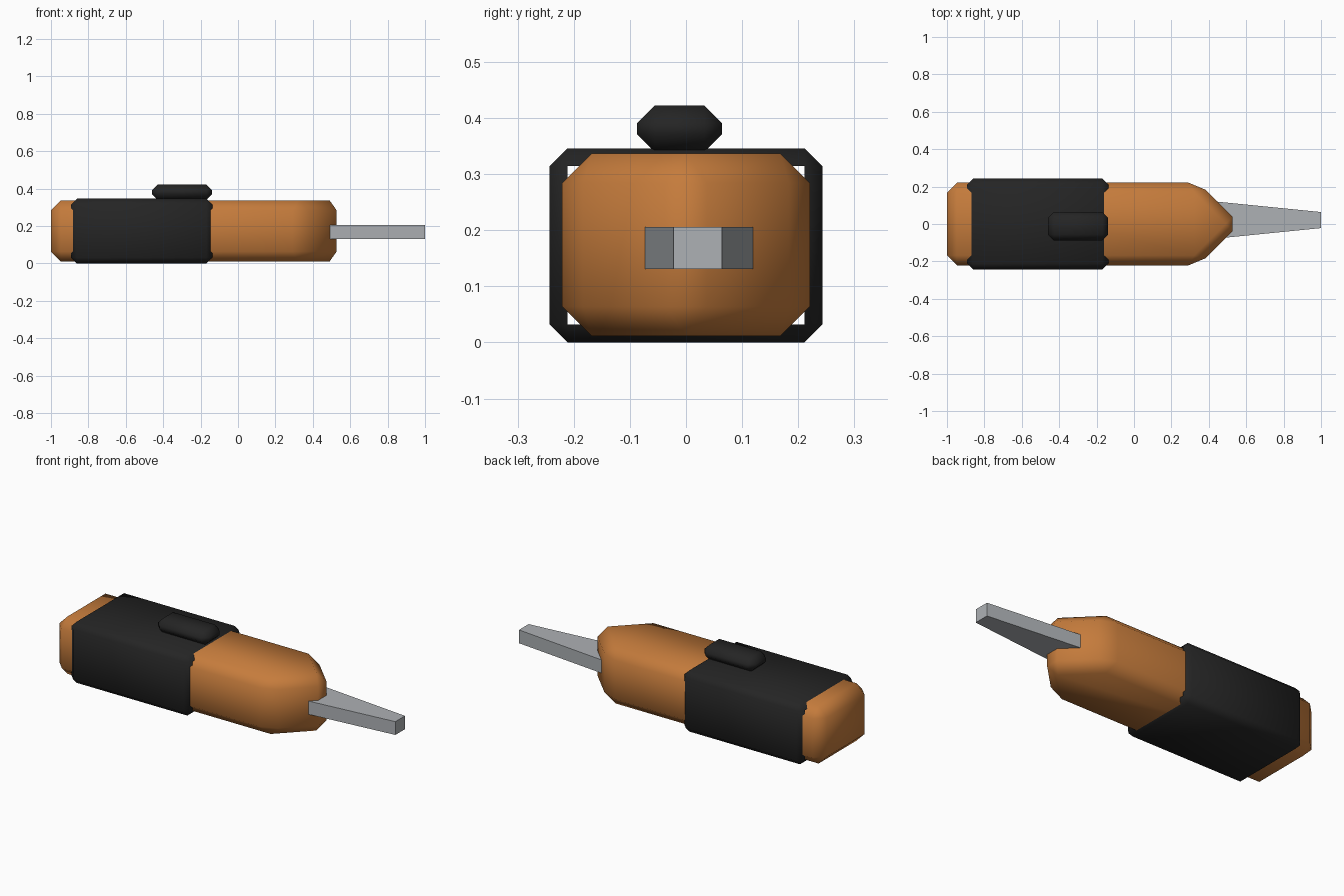
import bpy
import bmesh

if "Cube" in bpy.data.objects:
    bpy.data.objects.remove(bpy.data.objects["Cube"], do_unlink=True)


def material(name, rgb, roughness=0.6):
    mat = bpy.data.materials.new(name)
    mat.use_nodes = True
    mat.diffuse_color = (*rgb, 1)
    bsdf = mat.node_tree.nodes["Principled BSDF"]
    bsdf.inputs["Base Color"].default_value = (*rgb, 1)
    bsdf.inputs["Roughness"].default_value = roughness
    return mat


def prism(name, outline, z0, z1, mat, bevel=0, smooth=False, open_ends=False):
    """Extrude a plan outline upwards, chamfer every edge, optionally open the x ends."""
    bm = bmesh.new()
    base = bm.faces.new([bm.verts.new((x, y, z0)) for x, y in outline])
    top = bmesh.ops.extrude_face_region(bm, geom=[base])["geom"]
    for v in top:
        if isinstance(v, bmesh.types.BMVert):
            v.co.z = z1
    bmesh.ops.recalc_face_normals(bm, faces=bm.faces)
    if bevel:
        bmesh.ops.bevel(bm, geom=bm.edges[:], offset=bevel, segments=1,
                        affect='EDGES', profile=0.5, clamp_overlap=True)
    bm.normal_update()
    if open_ends:
        ends = [f for f in bm.faces if abs(f.normal.x) > 0.99]
        bmesh.ops.delete(bm, geom=ends, context='FACES')
    for f in bm.faces:
        f.smooth = smooth
    mesh = bpy.data.meshes.new(name)
    bm.to_mesh(mesh)
    bm.free()
    mesh.materials.append(mat)
    obj = bpy.data.objects.new(name, mesh)
    bpy.context.collection.objects.link(obj)
    return obj


def rect(x0, x1, y0, y1):
    return [(x0, y0), (x1, y0), (x1, y1), (x0, y1)]


orange = material("orange plastic", (0.56, 0.2, 0.045))
black = material("black rubber", (0.018, 0.018, 0.018))
steel = material("grey steel", (0.42, 0.44, 0.46), 0.4)

# Handle body with a pointed nose
half = 0.221
tip = 0.565
plan = [(-1, -half), (tip - half, -half), (tip, 0), (tip - half, half), (-1, half)]
prism("handle_body", plan, 0.011, 0.337, orange, bevel=0.053, smooth=True)

# Open grip sleeve wrapped around the handle
prism("grip_sleeve", rect(-0.893, -0.137, -0.243, 0.243), 0, 0.346, black,
      bevel=0.032, smooth=True, open_ends=True)

# Sliding thumb button on top
prism("thumb_slider", rect(-0.46, -0.138, -0.087, 0.064), 0.34, 0.422, black,
      bevel=0.031, smooth=True)

# Tapered blade, set slightly off centre
prism("blade", [(0.4, -0.082), (1, -0.022), (1, 0.064), (0.4, 0.124)],
      0.131, 0.206, steel)
